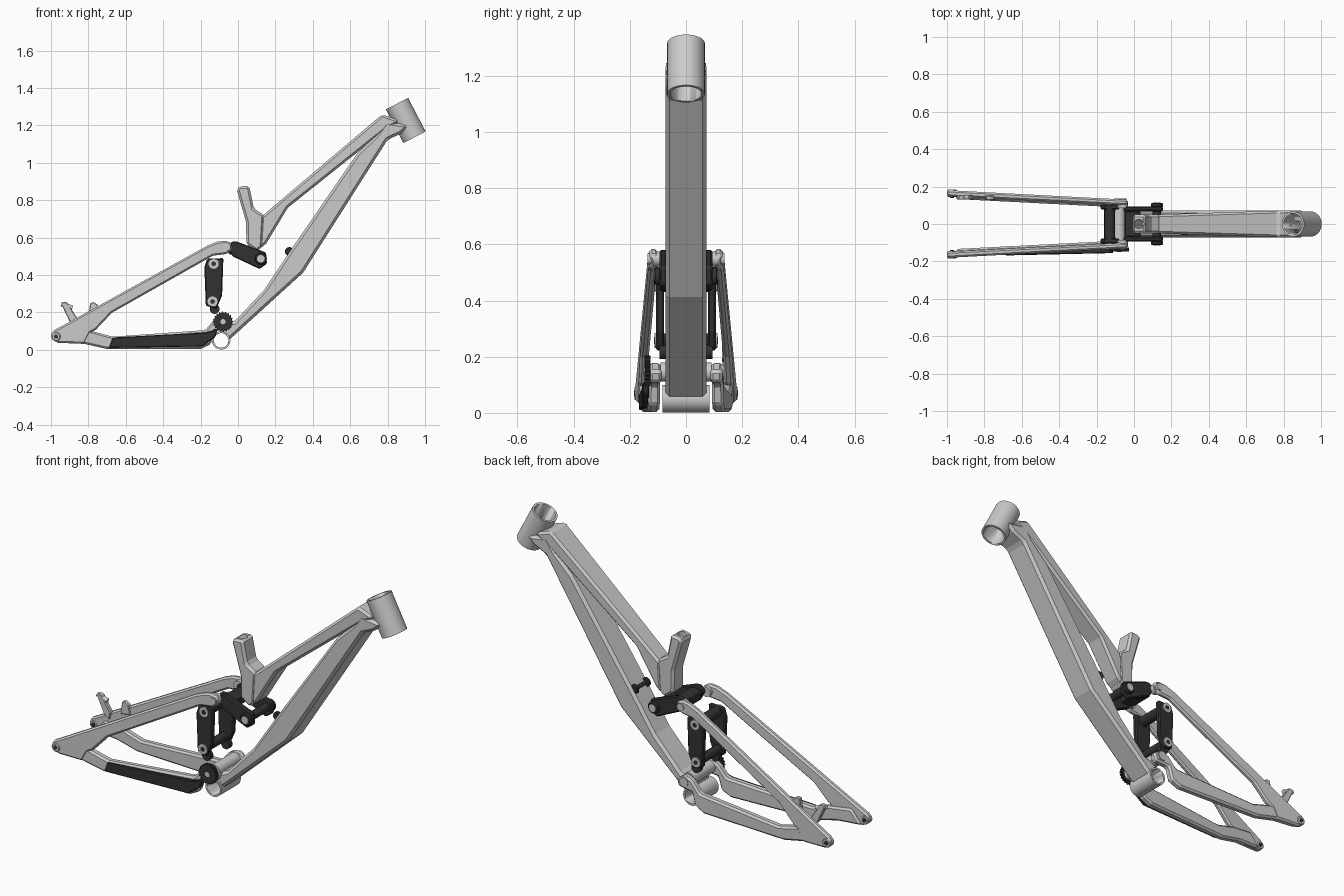
import bpy, bmesh, math
from mathutils import Vector

if "Cube" in bpy.data.objects:
    bpy.data.objects.remove(bpy.data.objects["Cube"])

dark = bpy.data.materials.new("dark_metal")
dark.diffuse_color = (0.03, 0.032, 0.03, 1)
dark.use_nodes = True
dark.node_tree.nodes["Principled BSDF"].inputs["Base Color"].default_value = dark.diffuse_color


def prism(name, pts, y0, y1, bevel=0.01, mat=None):
    """Side profile (x, z) spanned between y0 and y1; each y is (value at x=0, slope along x)."""
    bm = bmesh.new()
    caps = [[bm.verts.new((x, a + b * x, z)) for x, z in pts] for a, b in (y0, y1)]
    n = len(pts)
    bm.faces.new(caps[0])
    bm.faces.new(caps[1][::-1])
    for i in range(n):
        j = (i + 1) % n
        bm.faces.new((caps[0][j], caps[0][i], caps[1][i], caps[1][j]))
    bmesh.ops.recalc_face_normals(bm, faces=bm.faces)
    me = bpy.data.meshes.new(name)
    bm.to_mesh(me)
    bm.free()
    ob = bpy.data.objects.new(name, me)
    bpy.context.collection.objects.link(ob)
    if mat:
        me.materials.append(mat)
    if bevel:
        m = ob.modifiers.new("bevel", 'BEVEL')
        m.width, m.segments = bevel, 1
    return ob


def rod(name, p, q, r, mat=None, bevel=0):
    p, q = Vector(p), Vector(q)
    bpy.ops.mesh.primitive_cylinder_add(vertices=40, radius=r, depth=(q - p).length, location=(p + q) / 2)
    ob = bpy.context.object
    ob.name = name
    ob.rotation_euler = (q - p).to_track_quat('Z', 'Y').to_euler()
    bpy.ops.object.shade_smooth_by_angle(angle=math.radians(35))
    if mat:
        ob.data.materials.append(mat)
    if bevel:
        m = ob.modifiers.new("bevel", 'BEVEL')
        m.width, m.segments = bevel, 1
    return ob


def cross_rod(name, x, z, y0, y1, r, mat=None, bevel=0):
    return rod(name, (x, y0, z), (x, y1, z), r, mat, bevel)


def bore(cutter, *targets):
    cutter.hide_render = True
    cutter.hide_set(True)
    for t in targets:
        m = t.modifiers.new("bore", 'BOOLEAN')
        m.operation, m.object, m.solver = 'DIFFERENCE', cutter, 'EXACT'


# Main frame tubes
down = prism("down_tube", [(.79, 1.22), (.92, 1.20), (.87, 1.155), (.80, 1.123), (.348, .412), (-.05, .05),
                           (-.10, .06), (-.09, .13), (-.02, .15), (.14, .32), (.283, .535), (.64, 1.053),
                           (.74, 1.15)], (-.073, 0), (.073, 0), .014)
top = prism("top_tube", [(.77, 1.258), (.84, 1.235), (.86, 1.215), (.80, 1.185), (.267, .76), (.15, .567),
                         (.115, .54), (.125, .712)], (-.047, -.031), (.047, .031), .012)
seat = prism("seat_tube", [(-.008, .86), (.012, .874), (.06, .877), (.085, .755), (.14, .72), (.13, .55),
                           (.10, .525), (.045, .565), (.043, .684)], (-.05, 0), (.05, 0), .014)

# Head tube, bottom bracket shell and their bores
head = rod("head_tube", (.85, 0, 1.316), (.944, 0, 1.136), .067)
shell = cross_rod("bottom_bracket_shell", -.09, .05, -.083, .083, .049)
bore(rod("head_bore", (.803, 0, 1.406), (.991, 0, 1.046), .056), head, down, top)
bore(cross_rod("bracket_bore", -.09, .05, -.2, .2, .039), shell, down)
bore(rod("seat_bore", (.015, 0, .92), (.07, 0, .70), .025), seat)
cross_rod("main_pivot_housing", -.08, .145, -.09, .09, .034)

# Rear stays, links and pivots on both sides
for s, side in ((-1, "right"), (1, "left")):
    seatstay_out, seatstay_in = (s * .128, -s * .053), (s * .098, -s * .050)
    prism(side + "_seatstay", [(-.03, .56), (-.04, .575), (-.07, .583), (-.11, .578), (-.165, .556),
                               (-.92, .139), (-.985, .104), (-1, .085), (-1, .066), (-.968, .037), (-.82, .032),
                               (-.79, .09), (-.76, .107), (-.674, .198), (-.134, .503), (-.055, .513)],
          seatstay_out, seatstay_in, .01)
    prism(side + "_chainstay", [(-.96, .04), (-.82, .031), (-.70, .004), (-.20, .004), (-.145, .03),
                                (-.125, .10), (-.04, .11), (-.03, .15), (-.08, .18), (-.125, .165),
                                (-.175, .105), (-.67, .07), (-.78, .10), (-.90, .115)],
          (s * .127, -s * .051), (s * .085, -s * .051), .01)
    cross_rod(side + "_dropout", -.973, .07, s * .145, s * .184, .024, None, .004)
    cross_rod(side + "_axle_hole", -.973, .07, s * .14, s * .1855, .011, dark)
    # Rocker plate
    prism(side + "_rocker_plate", [(-.06, .555), (-.03, .58), (-.005, .578), (.15, .52), (.155, .46),
                                   (.115, .432), (-.03, .50)], (s * .068, 0), (s * .094, 0), .006, dark)
    cross_rod(side + "_rocker_bolt", .122, .487, s * .09, s * .113, .032, dark, .005)
    cross_rod(side + "_rocker_bolt_cap", .122, .487, s * .1, s * .116, .02)
    cross_rod(side + "_seatstay_bearing", -.06, .548, s * .085, s * .118, .027)
    cross_rod(side + "_seatstay_bolt", -.06, .548, s * .12, s * .137, .02)
    # Shock link plate
    prism(side + "_shock_link", [(-.18, .44), (-.165, .487), (-.078, .49), (-.085, .29), (-.115, .22),
                                 (-.172, .235)], (s * .078, 0), (s * .106, 0), .006, dark)
    for i, (x, z) in enumerate(((-.13, .46), (-.136, .258))):
        cross_rod(f"{side}_link_bolt_{i + 1}", x, z, s * .09, s * .112, .027)
        cross_rod(f"{side}_link_bolt_socket_{i + 1}", x, z, s * .09, s * .1135, .012, dark)
    cross_rod(side + "_link_lug", -.125, .218, s * .07, s * .095, .026, dark)
    cross_rod(side + "_down_tube_knob", .275, .525, s * .04, s * .06, .024, dark, .004)

# Cross members of the linkage
cross_rod("rocker_axle", .122, .487, -.1, .1, .022, dark)
prism("rocker_bridge", [(-.05, .51), (-.05, .555), (.0, .565), (.035, .55), (.03, .505)],
      (-.07, 0), (.07, 0), .006, dark)
cross_rod("upper_link_axle", -.13, .46, -.095, .095, .029, dark)
cross_rod("lower_link_axle", -.136, .258, -.095, .095, .024, dark)
cross_rod("knob_axle", .275, .525, -.05, .05, .01, dark)

# Toothed pivot disc on the drive side, plain cap on the other
teeth = 20
ring = []
for k in range(teeth * 4):
    r = .054 if k % 4 < 2 else .048
    a = math.tau * k / (teeth * 4)
    ring.append((-.08 + r * math.cos(a), .15 + r * math.sin(a)))
prism("pivot_disc", ring, (-.148, 0), (-.126, 0), 0, dark)
cross_rod("pivot_disc_bolt", -.08, .15, -.151, -.13, .014)
cross_rod("pivot_cap", -.08, .145, .125, .136, .026)

# Chainstay guard
prism("chainstay_guard", [(-.67, .066), (-.175, .092), (-.11, .11), (-.12, .07), (-.19, .018), (-.69, .01)],
      (-.153, .022), (-.125, .05), .004, dark)

# Brake mount on the left stay
prism("brake_mount_rear", [(-.945, .245), (-.935, .255), (-.915, .255), (-.86, .17), (-.87, .13), (-.90, .15)],
      (.13, 0), (.155, 0), .004)
prism("brake_mount_front", [(-.79, .252), (-.77, .255), (-.75, .24), (-.74, .19), (-.80, .18)],
      (.128, 0), (.152, 0), .004)
rod("brake_post_rear", (-.945, .142, .245), (-.885, .142, .225), .012)
